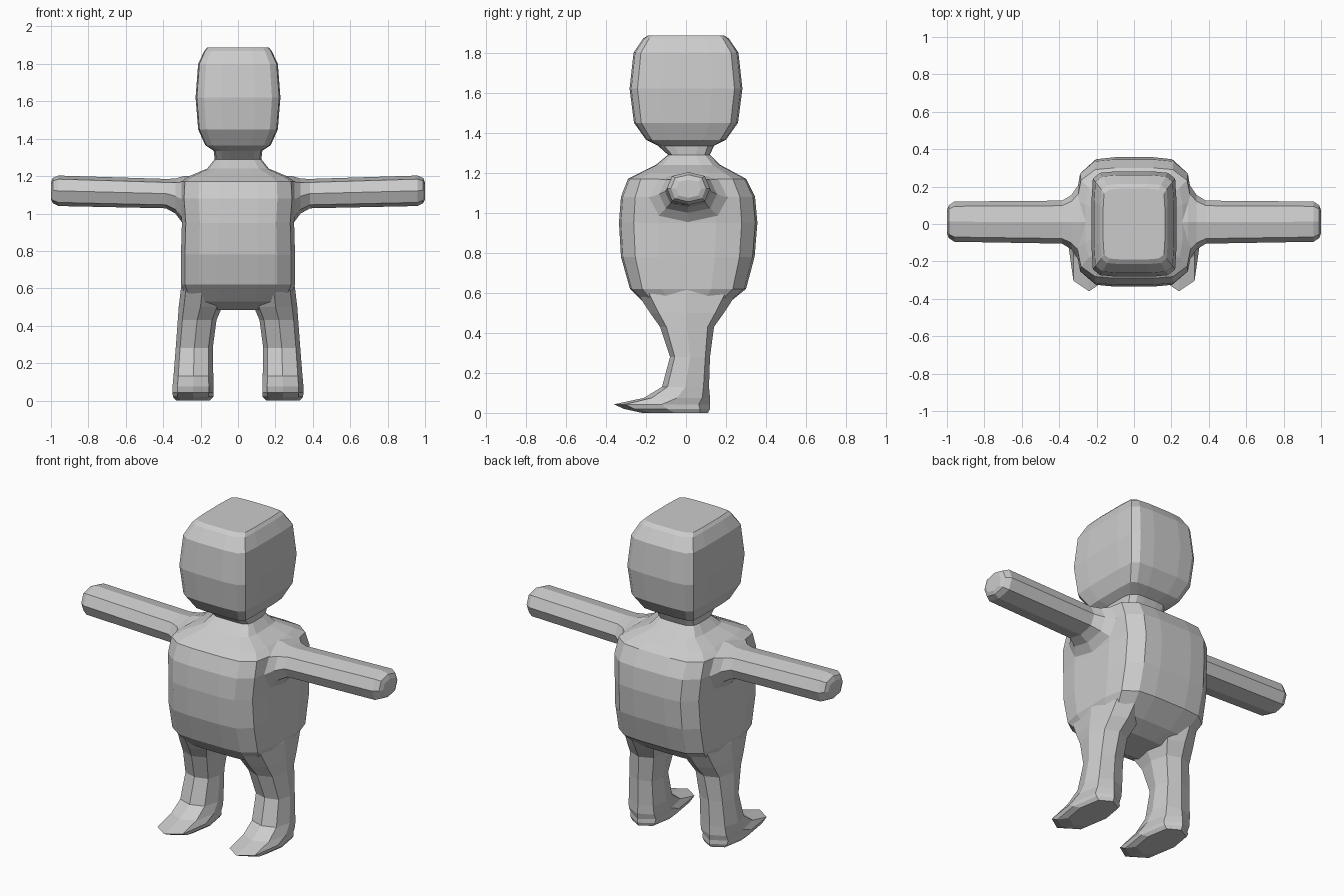
import bpy, bmesh
from math import cos, sin, pi

if "Cube" in bpy.data.objects:
    bpy.data.objects.remove(bpy.data.objects["Cube"])


def loft(name, rings):
    """Skin a closed, flat-faced solid through equal-length rings of points."""
    bm = bmesh.new()
    loops = [[bm.verts.new(p) for p in ring] for ring in rings]
    n = len(loops[0])
    for a, b in zip(loops, loops[1:]):
        for i in range(n):
            j = (i + 1) % n
            bm.faces.new((a[i], a[j], b[j], b[i]))
    bm.faces.new(loops[0])
    bm.faces.new(loops[-1])
    bmesh.ops.recalc_face_normals(bm, faces=bm.faces)
    me = bpy.data.meshes.new(name)
    bm.to_mesh(me)
    bm.free()
    ob = bpy.data.objects.new(name, me)
    bpy.context.collection.objects.link(ob)
    return ob


def octagon(lo_u, hi_u, lo_v, hi_v):
    """Octagon with corners on its axes."""
    cu, cv = (lo_u + hi_u) / 2, (lo_v + hi_v) / 2
    pts = []
    for i in range(8):
        k = 1.0 if i % 2 == 0 else 1.08
        pts.append((cu + k * cos(i * pi / 4) * (hi_u - lo_u) / 2,
                    cv + k * sin(i * pi / 4) * (hi_v - lo_v) / 2))
    return pts


# Quarter outlines (side to front) of the trunk and head cross-sections
TRUNK = [(1, 0), (1, .42), (.93, .78), (.68, .97), (.34, 1), (0, 1)]
HEAD = [(1, 0), (1, .45), (.97, .86), (.80, .97), (.40, 1), (0, 1)]


def body_ring(z, half_w, front, back, quarter):
    half = quarter + [(-x, y) for x, y in quarter[-2::-1]]
    pts = [(x * half_w, y * back, z) for x, y in half]
    pts += [(-x * half_w, -y * front, z) for x, y in half[1:-1]]
    return pts


# Trunk, neck and head in one column: z, half width, front, back
trunk = [(.485, .16, .10, .10), (.53, .27, .19, .19), (.62, .305, .28, .30),
         (.78, .305, .325, .343), (.95, .30, .335, .357), (1.08, .31, .325, .345),
         (1.17, .305, .29, .30), (1.20, .26, .23, .245), (1.24, .165, .15, .17),
         (1.29, .125, .09, .12), (1.335, .13, .14, .14)]
head = [(1.365, .175, .20, .20), (1.45, .213, .26, .26), (1.62, .227, .282, .282),
        (1.80, .213, .262, .262), (1.87, .18, .215, .215), (1.887, .165, .19, .19)]
body = loft("body", [body_ring(*r, TRUNK) for r in trunk] +
            [body_ring(*r, HEAD) for r in head])

# Arm: x, y range, z range
arm = [(.20, -.21, .23, .92, 1.205), (.29, -.20, .22, .94, 1.20),
       (.335, -.135, .155, 1.0, 1.187), (.385, -.105, .125, 1.028, 1.185),
       (.96, -.095, .12, 1.04, 1.203), (.99, -.075, .10, 1.055, 1.19),
       (1.0, -.05, .075, 1.075, 1.165)]
# Leg and foot: z, x range, y range
leg = [(.66, .08, .295, -.26, .28), (.60, .075, .305, -.245, .255),
       (.50, .085, .317, -.18, .19), (.43, .115, .322, -.13, .14),
       (.28, .135, .333, -.08, .12), (.13, .132, .345, -.12, .115),
       (.075, .13, .35, -.21, .12), (.043, .13, .35, -.36, .12),
       (.02, .132, .348, -.31, .12), (.0, .15, .33, -.22, .11)]

limbs = []
for side, s in (("left", 1), ("right", -1)):
    limbs.append(loft(side + "_arm", [[(s * x, u, v) for u, v in octagon(*r)]
                                      for x, *r in arm]))
    limbs.append(loft(side + "_leg", [[(s * u, v, z) for u, v in octagon(*r)]
                                      for z, *r in leg]))

# Weld the limbs to the body as one skin
bpy.context.view_layer.objects.active = body
for limb in limbs:
    mod = body.modifiers.new("weld", 'BOOLEAN')
    mod.operation = 'UNION'
    mod.solver = 'EXACT'
    mod.object = limb
    bpy.ops.object.modifier_apply(modifier=mod.name)
    bpy.data.objects.remove(limb)
